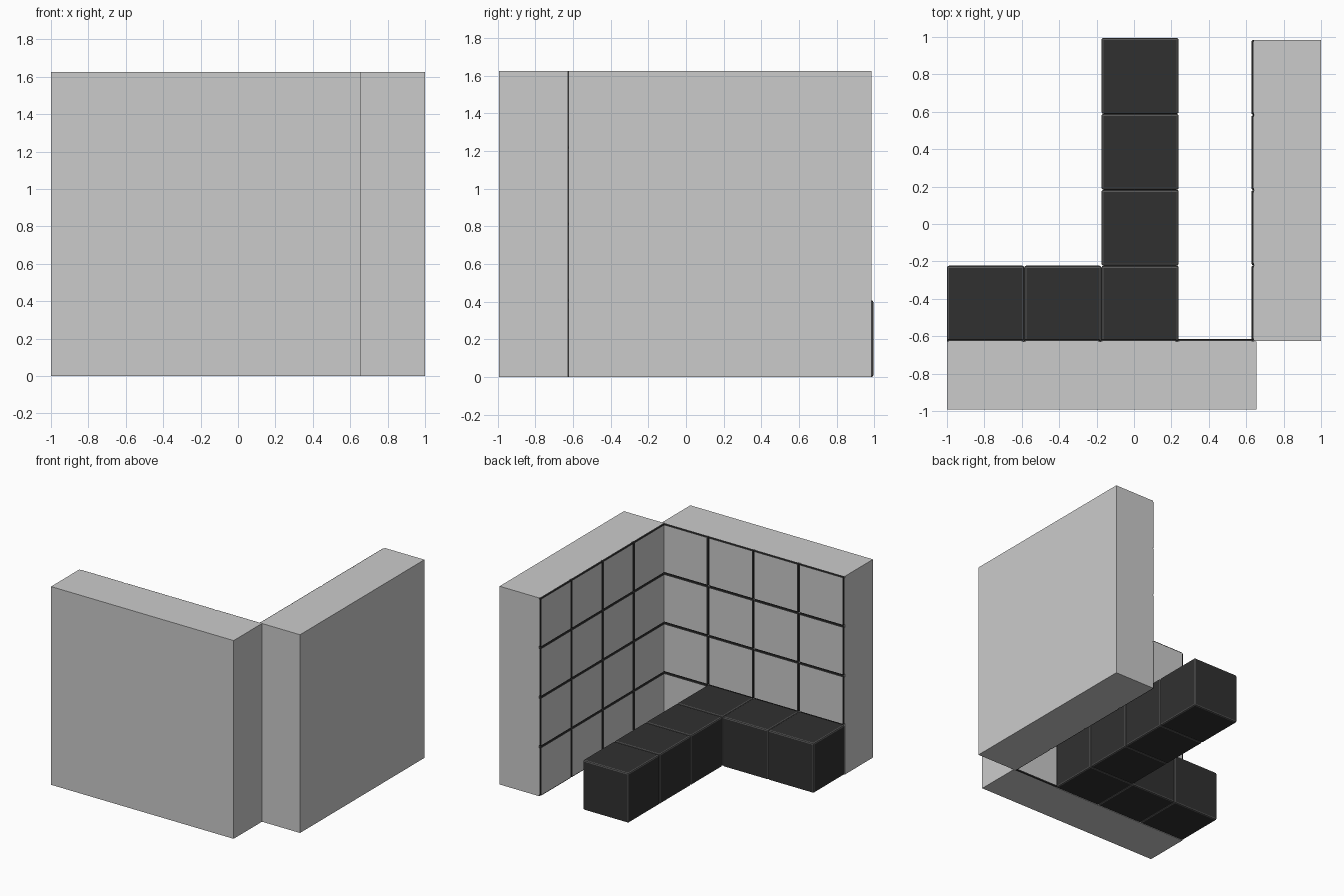
import bpy, bmesh
from mathutils import Vector

if "Cube" in bpy.data.objects:
    bpy.data.objects.remove(bpy.data.objects["Cube"])

P = 0.406          # tile pitch
H = 4 * P          # wall height


def material(name, v):
    m = bpy.data.materials.new(name)
    m.diffuse_color = (v, v, v, 1)
    m.use_nodes = True
    m.node_tree.nodes["Principled BSDF"].inputs["Base Color"].default_value = m.diffuse_color
    return m


dark = material("dark", 0.03)
edge_grey = material("edge_grey", 0.09)
pale = material("pale", 0.8)


def box(name, lo, hi, bevel=0, mats=()):
    """Box between two corners; bevelled edges take the second material."""
    lo, hi = Vector(lo), Vector(hi)
    bm = bmesh.new()
    bmesh.ops.create_cube(bm, size=1)
    for v in bm.verts:
        v.co = Vector([(lo[i] + hi[i]) / 2 + v.co[i] * (hi[i] - lo[i]) for i in range(3)])
    if bevel:
        bmesh.ops.bevel(bm, geom=bm.edges[:], offset=bevel, segments=2,
                        profile=0.5, affect='EDGES', material=1)
    me = bpy.data.meshes.new(name)
    bm.to_mesh(me)
    bm.free()
    for m in mats:
        me.materials.append(m)
    ob = bpy.data.objects.new(name, me)
    bpy.context.collection.objects.link(ob)
    return ob


# Two thick walls meeting at the corner
box("front_wall", (-1, -0.992, 0), (0.655, -0.627, H))
box("side_wall", (0.641, -0.625, 0), (1, 0.985, H))

# Floor blocks in an L: a row along the front wall, a column going back
X0, Y0, PX = -1.0, -0.629, 0.413
for i, j in [(0, 0), (1, 0), (2, 0), (2, 1), (2, 2), (2, 3)]:
    x, y = X0 + i * PX, Y0 + j * P
    box(f"floor_block_{i}_{j}", (x, y, 0), (x + PX, y + P, P + 0.002),
        0.011, (dark, edge_grey))

# Wall panels: pale faces with dark bevelled rims, set into the walls
PW = (0.64 - X0) / 4
PS = 0.402
for row in range(4):
    z0, z1 = row * P, (row + 1) * P
    for col in range(4):
        if row > 0 or col == 3:   # lowest panels sit behind the blocks
            x = X0 + col * PW
            box(f"front_panel_{col}_{row}", (x, -0.68, z0), (x + PW, -0.614, z1),
                0.012, (pale, dark))
        y = -0.623 + col * PS
        box(f"side_panel_{col}_{row}", (0.627, y, z0), (0.69, y + PS, z1),
            0.012, (pale, dark))
